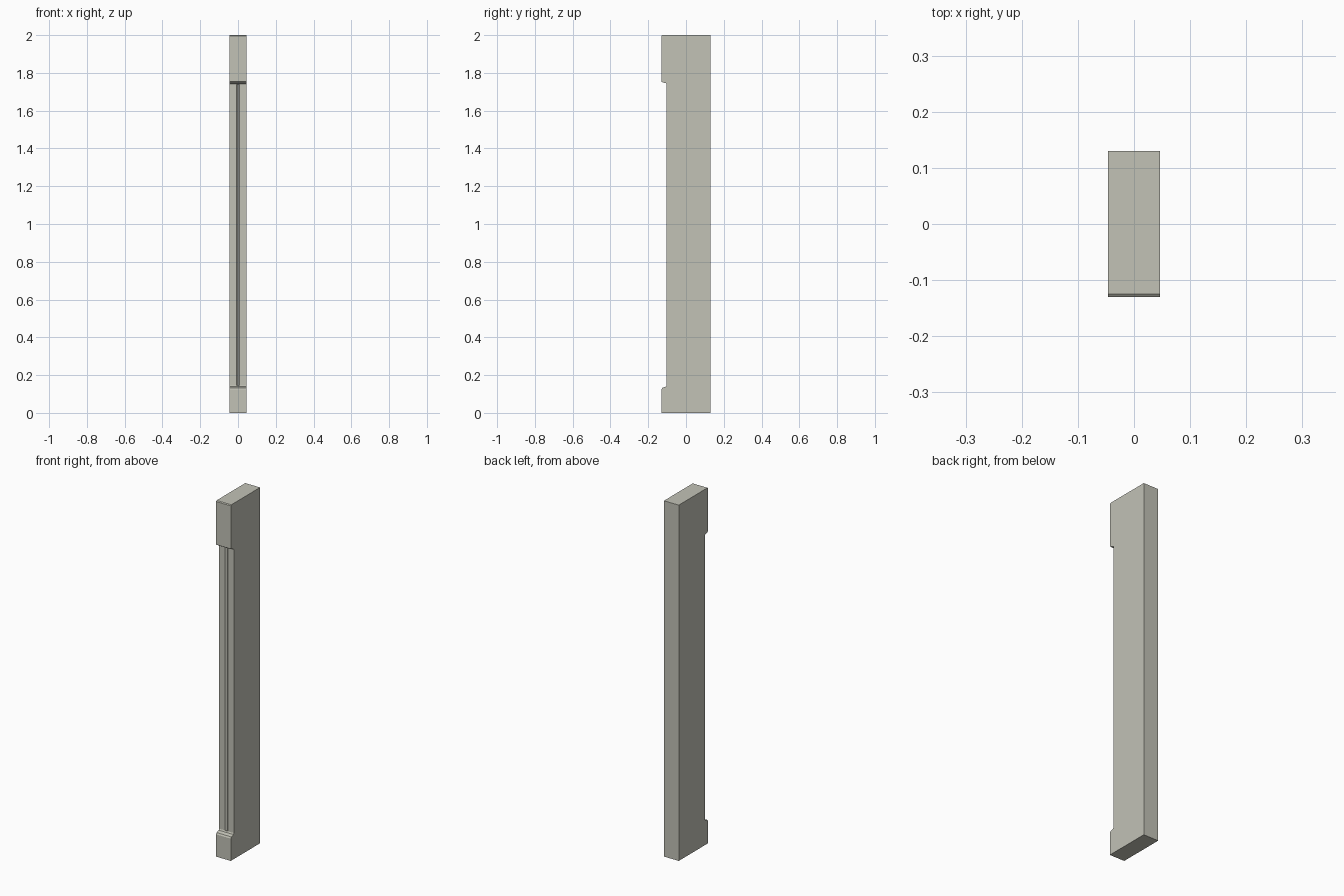
import bpy
import bmesh

cube = bpy.data.objects.get("Cube")
if cube:
    bpy.data.objects.remove(cube, do_unlink=True)

HALF_WIDTH, HALF_DEPTH, HEIGHT = 0.046, 0.13, 2.0
SHAFT_FRONT = -0.102      # recessed front plane between the base and cap
GROOVE = 0.008            # half width and depth of the groove

stone = bpy.data.materials.new("warm_grey")
stone.use_nodes = True
colour = (0.54, 0.54, 0.47, 1)
stone.diffuse_color = colour
stone.node_tree.nodes["Principled BSDF"].inputs["Base Color"].default_value = colour


def prism(name, points, offset):
    """Extrude a closed outline along an offset vector."""
    bm = bmesh.new()
    face = bm.faces.new([bm.verts.new(p) for p in points])
    moved = bmesh.ops.extrude_face_region(bm, geom=[face])["geom"]
    verts = [g for g in moved if isinstance(g, bmesh.types.BMVert)]
    bmesh.ops.translate(bm, verts=verts, vec=offset)
    bmesh.ops.recalc_face_normals(bm, faces=bm.faces)
    mesh = bpy.data.meshes.new(name)
    bm.to_mesh(mesh)
    bm.free()
    mesh.materials.append(stone)
    obj = bpy.data.objects.new(name, mesh)
    bpy.context.collection.objects.link(obj)
    return obj


# Pilaster: side profile with projecting base and cap blocks
profile = [
    (HALF_DEPTH, 0), (-HALF_DEPTH, 0),
    (-HALF_DEPTH, 0.125), (-0.125, 0.133), (-0.106, 0.139), (SHAFT_FRONT, 0.146),
    (SHAFT_FRONT, 1.739), (-0.106, 1.745), (-0.125, 1.75), (-HALF_DEPTH, 1.754),
    (-HALF_DEPTH, HEIGHT - 0.004), (-HALF_DEPTH + 0.005, HEIGHT),
    (HALF_DEPTH, HEIGHT),
]
pilaster = prism("pilaster", [(-HALF_WIDTH, y, z) for y, z in profile],
                 (2 * HALF_WIDTH, 0, 0))

# Vertical V groove down the middle of the shaft
low, high = 0.146, 1.739
notch = [(-2 * GROOVE, SHAFT_FRONT - GROOVE, low),
         (0, SHAFT_FRONT + GROOVE, low),
         (2 * GROOVE, SHAFT_FRONT - GROOVE, low)]
cutter = prism("groove_cutter", notch, (0, 0, high - low))
cutter.hide_render = True

cut = pilaster.modifiers.new("groove", 'BOOLEAN')
cut.operation = 'DIFFERENCE'
cut.solver = 'EXACT'
cut.object = cutter
bpy.context.view_layer.objects.active = pilaster
bpy.ops.object.modifier_apply(modifier=cut.name)
bpy.data.objects.remove(cutter, do_unlink=True)
